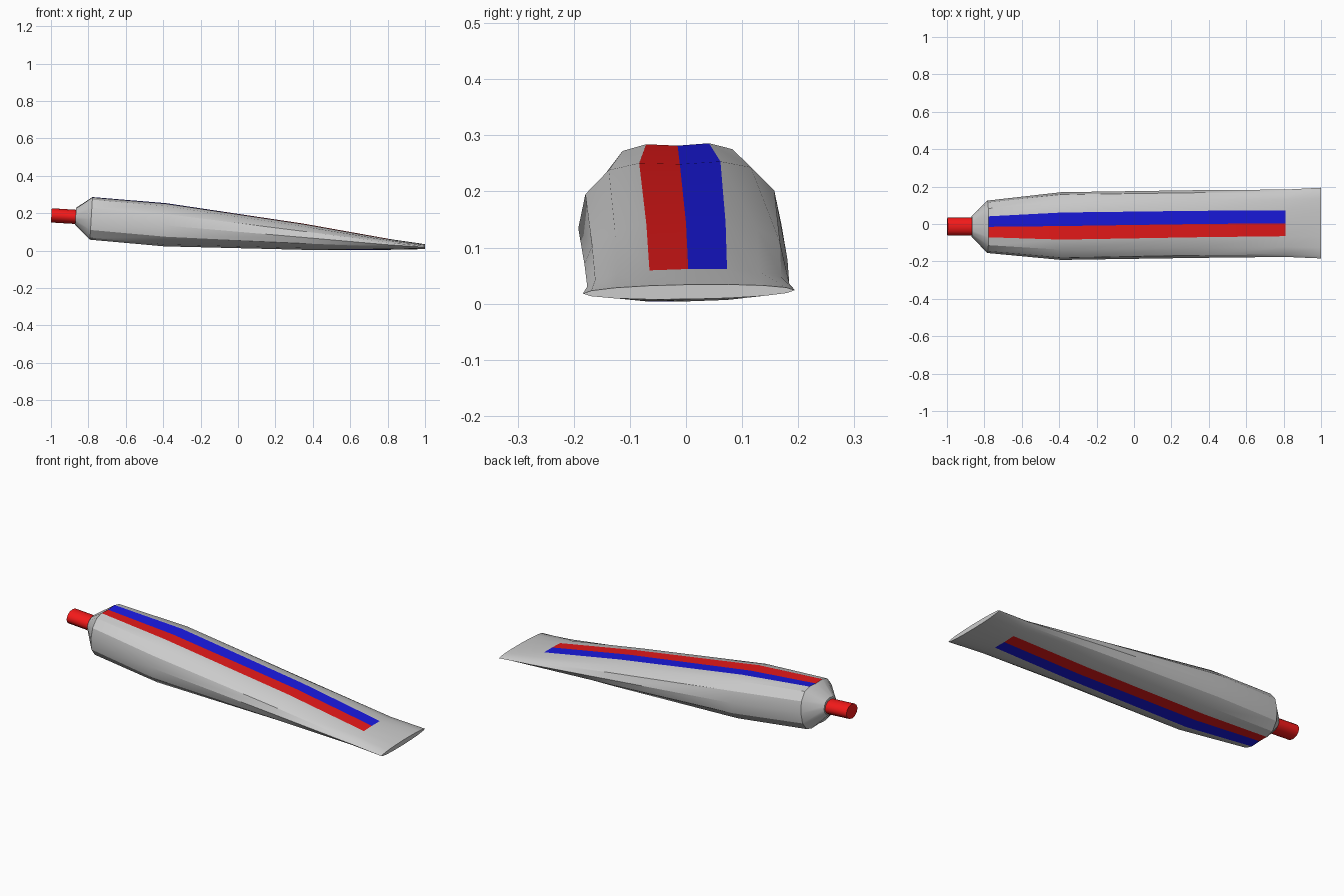
import bpy, math

if "Cube" in bpy.data.objects:
    bpy.data.objects.remove(bpy.data.objects["Cube"])

# Unit half-sections (y, z) from crown to side: plump tube and flat crimp
PLUMP = [(0, .97), (.40, 1), (.70, .90), (.93, .53), (1, 0)]
FLAT = [(0, 1), (.38, .93), (.70, .72), (.92, .38), (1, 0)]

# x, centre y, centre z, half width, half height, flatness, lean, roll
STATIONS = [
    (-.868, -.013, .183, .055, .046, 1.0, .06, .016),
    (-.785, -.015, .172, .140, .113, 0.0, .06, .016),
    (-.390, -.011, .138, .181, .114, 0.0, .04, .020),
    (.350, 0.000, .074, .181, .071, 0.5, .00, .020),
    (.810, .004, .033, .180, .029, 0.8, .00, .015),
    (1.00, .005, .021, .189, .013, 1.0, .00, .016),
]
N = 16


def ring(x, cy, cz, ry, rz, flat, lean, roll):
    quarter = [((1 - flat) * a + flat * c, (1 - flat) * b + flat * d)
               for (a, b), (c, d) in zip(PLUMP, FLAT)]
    half = quarter + [(y, -z) for y, z in quarter[-2::-1]]
    loop = half + [(-y, z) for y, z in half[-2:0:-1]]
    return [(x + lean * z * rz, cy + y * ry, cz + z * rz + roll * y * ry)
            for y, z in loop]


def material(name, color):
    m = bpy.data.materials.new(name)
    m.diffuse_color = color
    m.use_nodes = True
    m.node_tree.nodes["Principled BSDF"].inputs["Base Color"].default_value = m.diffuse_color
    return m


def smooth(ob, angle):
    bpy.ops.object.select_all(action='DESELECT')
    ob.select_set(True)
    bpy.context.view_layer.objects.active = ob
    bpy.ops.object.shade_smooth_by_angle(angle=math.radians(angle))


def tube_part(name, keep, mat=None, ends=False):
    verts = [p for s in STATIONS for p in ring(*s)]
    faces = []
    for i in range(len(STATIONS) - 1):
        for k in range(N):
            if keep(i, k):
                a, b, k2 = i * N, (i + 1) * N, (k + 1) % N
                faces.append((a + k, b + k, b + k2, a + k2))
    if ends:
        last = (len(STATIONS) - 1) * N
        faces += [tuple(range(N)), tuple(last + k for k in reversed(range(N)))]
    # drop the points this part does not use
    used = sorted({v for f in faces for v in f})
    remap = {v: n for n, v in enumerate(used)}
    me = bpy.data.meshes.new(name)
    me.from_pydata([verts[v] for v in used], [],
                   [[remap[v] for v in f] for f in faces])
    ob = bpy.data.objects.new(name, me)
    bpy.context.collection.objects.link(ob)
    if mat:
        me.materials.append(mat)
    smooth(ob, 30)
    return ob


red = material("red", (.8, .01, .01, 1))
blue = material("blue", (.01, .01, .75, 1))
cap_red = material("cap_red", (.9, .01, .01, 1))

# Stripes run along the crown and underside between the shoulder and the crimp
BLUE_COLS, RED_COLS = (0, 8), (15, 7)


def striped(i, k, cols):
    return 1 <= i <= 3 and k in cols


tube_part("tube_body", lambda i, k: not striped(i, k, BLUE_COLS + RED_COLS), ends=True)
tube_part("blue_stripes", lambda i, k: striped(i, k, BLUE_COLS), blue)
tube_part("red_stripes", lambda i, k: striped(i, k, RED_COLS), red)

# Screw cap
bpy.ops.mesh.primitive_cylinder_add(vertices=12, radius=1, depth=1)
cap = bpy.context.object
cap.name = "screw_cap"
cap.scale = (.038, .048, .134)
cap.location = (-.931, -.014, .184)
cap.rotation_euler = (0, math.radians(93.5), 0)
cap.data.materials.append(cap_red)
smooth(cap, 40)
